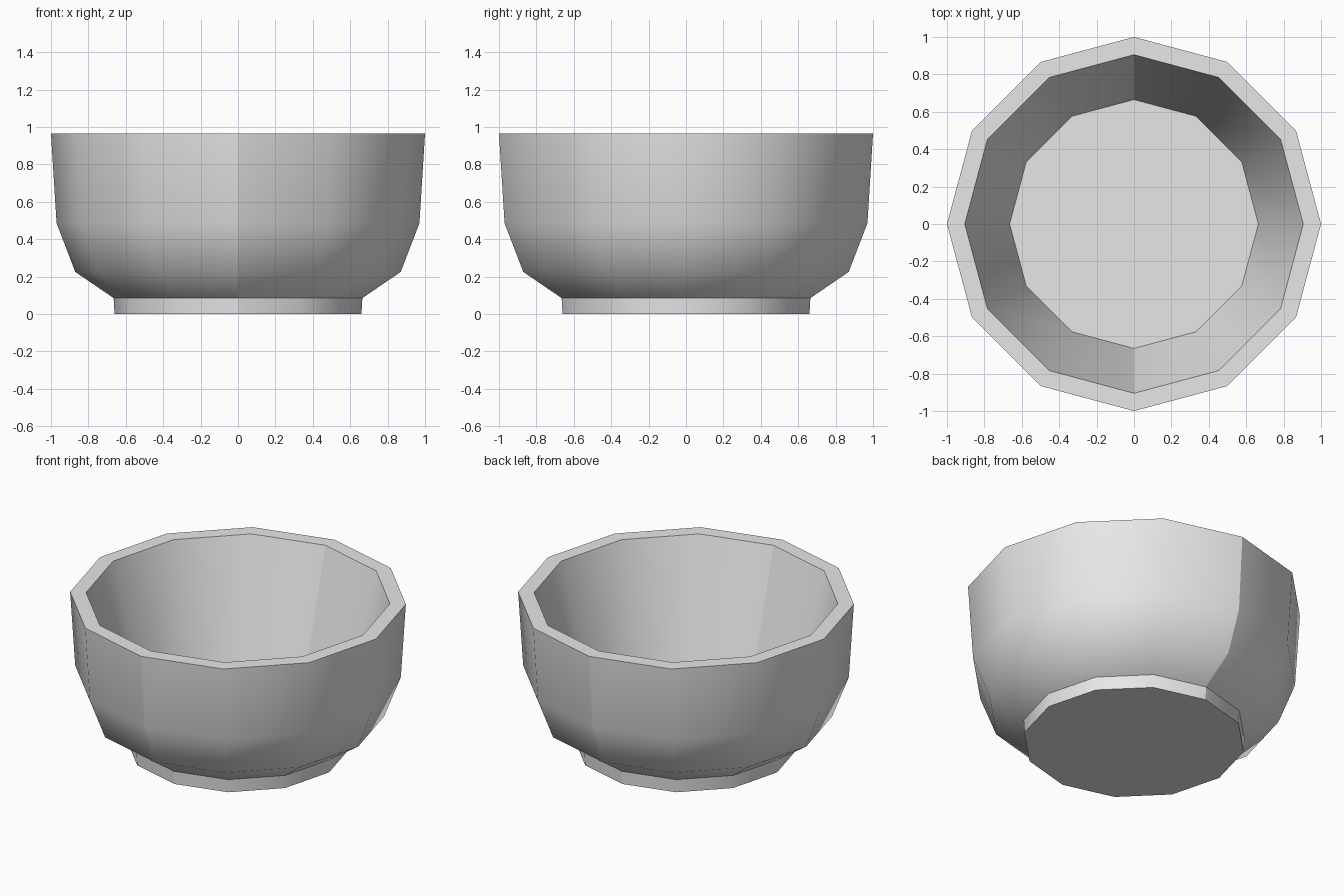
import bpy, bmesh
from math import sin, cos, pi, radians

cube = bpy.data.objects.get("Cube")
if cube:
    bpy.data.objects.remove(cube)

SIDES = 12

stone = bpy.data.materials.new("light grey")
stone.use_nodes = True
grey = (0.8, 0.8, 0.8, 1)
stone.diffuse_color = grey
stone.node_tree.nodes["Principled BSDF"].inputs["Base Color"].default_value = grey


def lathe(name, profile, capped):
    """Turn a (radius, height) profile; cap both ends or join last ring to first."""
    bm = bmesh.new()
    rings = [[bm.verts.new((r * cos(2 * pi * i / SIDES), r * sin(2 * pi * i / SIDES), z))
              for i in range(SIDES)] for r, z in profile]
    pairs = list(zip(rings, rings[1:]))
    if capped:
        bm.faces.new(rings[0])
        bm.faces.new(rings[-1])
    else:
        pairs.append((rings[-1], rings[0]))
    for a, b in pairs:
        for i in range(SIDES):
            j = (i + 1) % SIDES
            bm.faces.new((a[i], a[j], b[j], b[i]))
    bmesh.ops.recalc_face_normals(bm, faces=bm.faces)
    # Smooth walls, with hard rims and a hard seam between the left and right halves
    for f in bm.faces:
        f.smooth = True
    for e in bm.edges:
        on_seam = all(abs(v.co.x) < 1e-4 for v in e.verts)
        e.smooth = not on_seam and e.calc_face_angle(0) < radians(45)
    mesh = bpy.data.meshes.new(name)
    bm.to_mesh(mesh)
    bm.free()
    mesh.materials.append(stone)
    obj = bpy.data.objects.new(name, mesh)
    bpy.context.collection.objects.link(obj)
    return obj


# Solid foot, whose top is the floor of the bowl
lathe("bowl_foot", [(0.66, 0), (0.665, 0.085)], True)

# Wall: rounded outside, flat rim, straight tapering inside
outside = [(0.665, 0.085), (0.87, 0.225), (0.97, 0.485), (1.0, 0.965)]
lathe("bowl_wall", outside + [(0.905, 0.965)], False)
